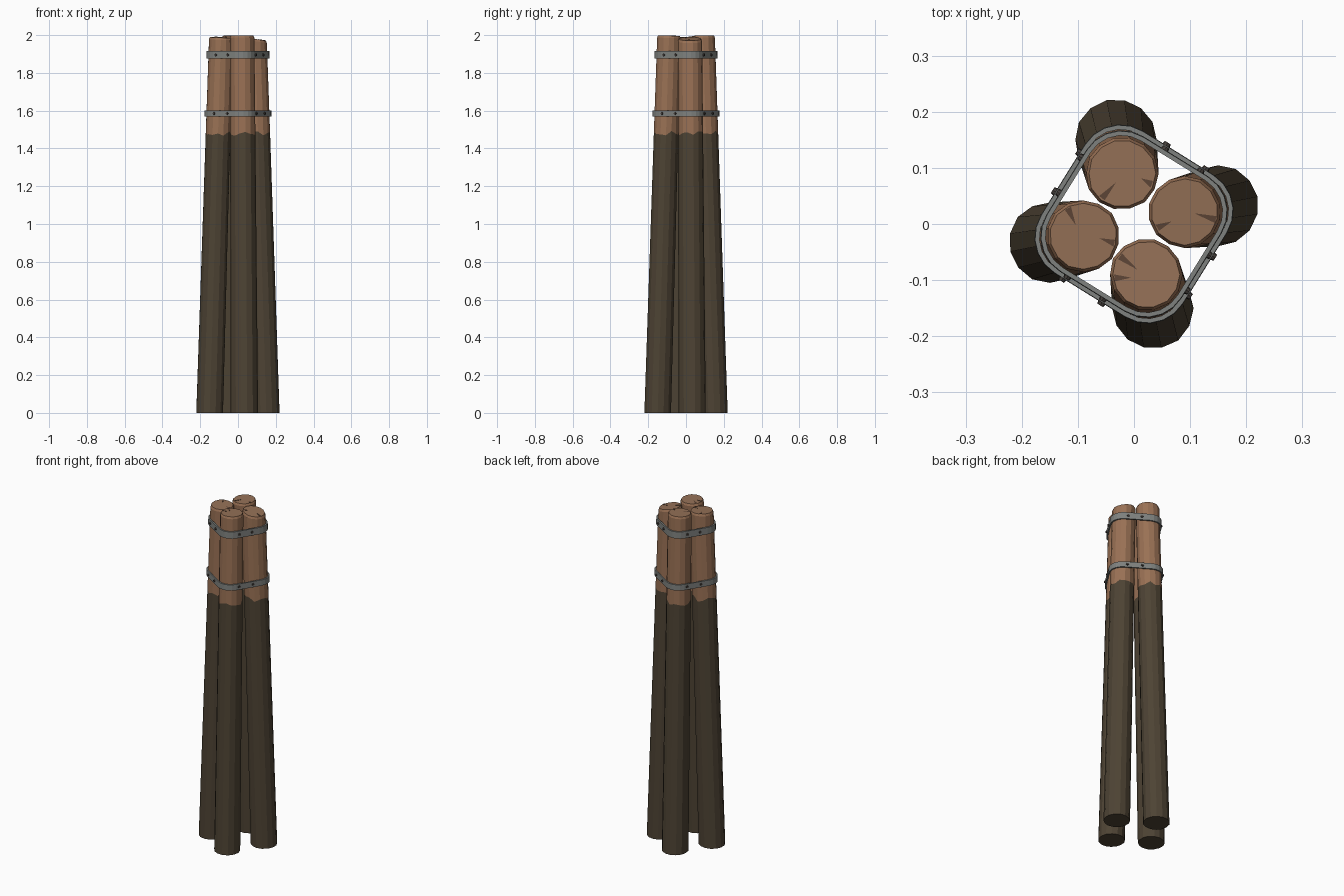
import bpy, bmesh, math, random
from mathutils import Vector, Matrix

random.seed(4)
cube = bpy.data.objects.get("Cube")
if cube:
    bpy.data.objects.remove(cube)


def material(name, rgb, rough=0.8):
    m = bpy.data.materials.new(name)
    m.use_nodes = True
    m.diffuse_color = (*rgb, 1)
    bsdf = m.node_tree.nodes["Principled BSDF"]
    bsdf.inputs["Base Color"].default_value = (*rgb, 1)
    bsdf.inputs["Roughness"].default_value = rough
    return m


TAR = material("dark tarred wood", (0.075, 0.056, 0.034))
WOOD = material("brown wood", (0.32, 0.165, 0.09))
END = material("cut wood end", (0.30, 0.165, 0.095))
CRACK = material("dark crack", (0.11, 0.06, 0.037))
STEEL = material("grey steel", (0.21, 0.22, 0.21))
BOLT = material("dark bolt", (0.06, 0.05, 0.045))

SIDES = 14
BASE, TOP = Vector((0.15, 0.033, 0)), Vector((0.09, 0.0215, 2))
R_BASE, R_TOP = 0.073, 0.065


def axis(z, turn=0):
    """Centre of a post at height z, for the post at the given turn."""
    return Matrix.Rotation(turn, 3, 'Z') @ BASE.lerp(TOP, z / 2)


def radius(z):
    return R_BASE + (R_TOP - R_BASE) * z / 2


def finish(name, bm, mats):
    bmesh.ops.recalc_face_normals(bm, faces=bm.faces)
    me = bpy.data.meshes.new(name)
    bm.to_mesh(me)
    bm.free()
    for m in mats:
        me.materials.append(m)
    ob = bpy.data.objects.new(name, me)
    bpy.context.collection.objects.link(ob)
    return ob


def post(name, turn, top, slope, cracks):
    bm = bmesh.new()
    lumps = [random.uniform(0.975, 1.01) for _ in range(SIDES)]

    def point(z, a, r):
        p = axis(z, turn)
        return p + Vector((math.cos(a) * r, math.sin(a) * r, 0))

    def tilted(a, r, drop=0):
        p = point(top, a, r)
        d = p - axis(top, turn)
        p.z = top - drop + d.x * slope[0] + d.y * slope[1]
        return p

    # Rings: foot, uneven tar line, bevelled rim, cut end
    rings = [[], [], [], []]
    for i, k in enumerate(lumps):
        a = math.tau * (i + 0.5) / SIDES + turn
        edge = 1.48 + random.uniform(-0.013, 0.013)
        rings[0].append(bm.verts.new(point(0, a, R_BASE * k)))
        rings[1].append(bm.verts.new(point(edge, a, radius(edge) * k)))
        rings[2].append(bm.verts.new(tilted(a, R_TOP * k, 0.012)))
        rings[3].append(bm.verts.new(tilted(a, R_TOP * k - 0.005)))
    for level in range(3):
        lo, hi = rings[level], rings[level + 1]
        for i in range(SIDES):
            j = (i + 1) % SIDES
            f = bm.faces.new((lo[i], lo[j], hi[j], hi[i]))
            f.material_index = 0 if level == 0 else 1
    bm.faces.new(rings[0][::-1]).material_index = 0
    bm.faces.new(rings[3]).material_index = 2
    finish(name, bm, [TAR, WOOD, END])

    # Tapered cracks on the cut end
    bm = bmesh.new()
    for deg, length in cracks:
        a = math.radians(deg)
        corners = [tilted(a - 0.11, 0.057), tilted(a + 0.11, 0.057),
                   tilted(a + 0.1, 0.057 - length)]
        lower = [bm.verts.new(p) for p in corners]
        upper = [bm.verts.new(p + Vector((0, 0, 0.0015))) for p in corners]
        bm.faces.new(upper)
        bm.faces.new(lower[::-1])
        for i in range(3):
            j = (i + 1) % 3
            bm.faces.new((lower[i], lower[j], upper[j], upper[i]))
    finish(name + "_cracks", bm, [CRACK])


# Four leaning posts
Q = math.pi / 2
post("left_post", 0, 1.98, (-0.17, 0.0), [(210, 0.028), (-14, 0.04)])
post("back_post", Q, 1.997, (0.02, 0.03), [(231, 0.038), (-20, 0.022)])
post("right_post", 2 * Q, 1.988, (-0.03, 0.03), [(119, 0.034), (-13, 0.028)])
post("front_post", 3 * Q, 1.997, (0.0, -0.03), [(145, 0.04), (186, 0.03)])


def band(name, z, height):
    """Steel strap pulled tight around all four posts, with its bolts."""
    c0, c1 = axis(z), axis(z, Q)
    along = (c1 - c0).normalized()
    normal = Vector((along.y, -along.x, 0))
    facing = math.atan2(normal.y, normal.x)
    bm = bmesh.new()
    loops = []
    steps = 5
    for k in range(4):
        for s in range(steps + 1):
            a = facing - Q + Q * s / steps + k * Q
            d = Vector((math.cos(a), math.sin(a), 0))
            loop = []
            for thick, side in ((0, -1), (0.008, -1), (0.008, 1), (0, 1)):
                h = z + side * height / 2
                p = axis(h, k * Q) + d * (radius(h) + thick)
                loop.append(bm.verts.new(p))
            loops.append(loop)
    for n, loop in enumerate(loops):
        nxt = loops[(n + 1) % len(loops)]
        for i in range(4):
            j = (i + 1) % 4
            bm.faces.new((loop[i], nxt[i], nxt[j], loop[j]))
    finish(name, bm, [STEEL])

    # Two bolt heads on each straight run
    bm = bmesh.new()
    for k in range(4):
        turn = Matrix.Rotation(k * Q, 4, 'Z')
        for t in (0.12, 0.67):
            p = c0.lerp(c1, t) + normal * (radius(z) + 0.010)
            spin = normal.to_track_quat('Z', 'Y').to_matrix().to_4x4()
            bmesh.ops.create_cone(bm, cap_ends=True, segments=8, radius1=0.008,
                                  radius2=0.006, depth=0.008,
                                  matrix=turn @ Matrix.Translation(p) @ spin)
    finish(name + "_bolts", bm, [BOLT])


band("upper_band", 1.895, 0.04)
band("lower_band", 1.585, 0.034)
